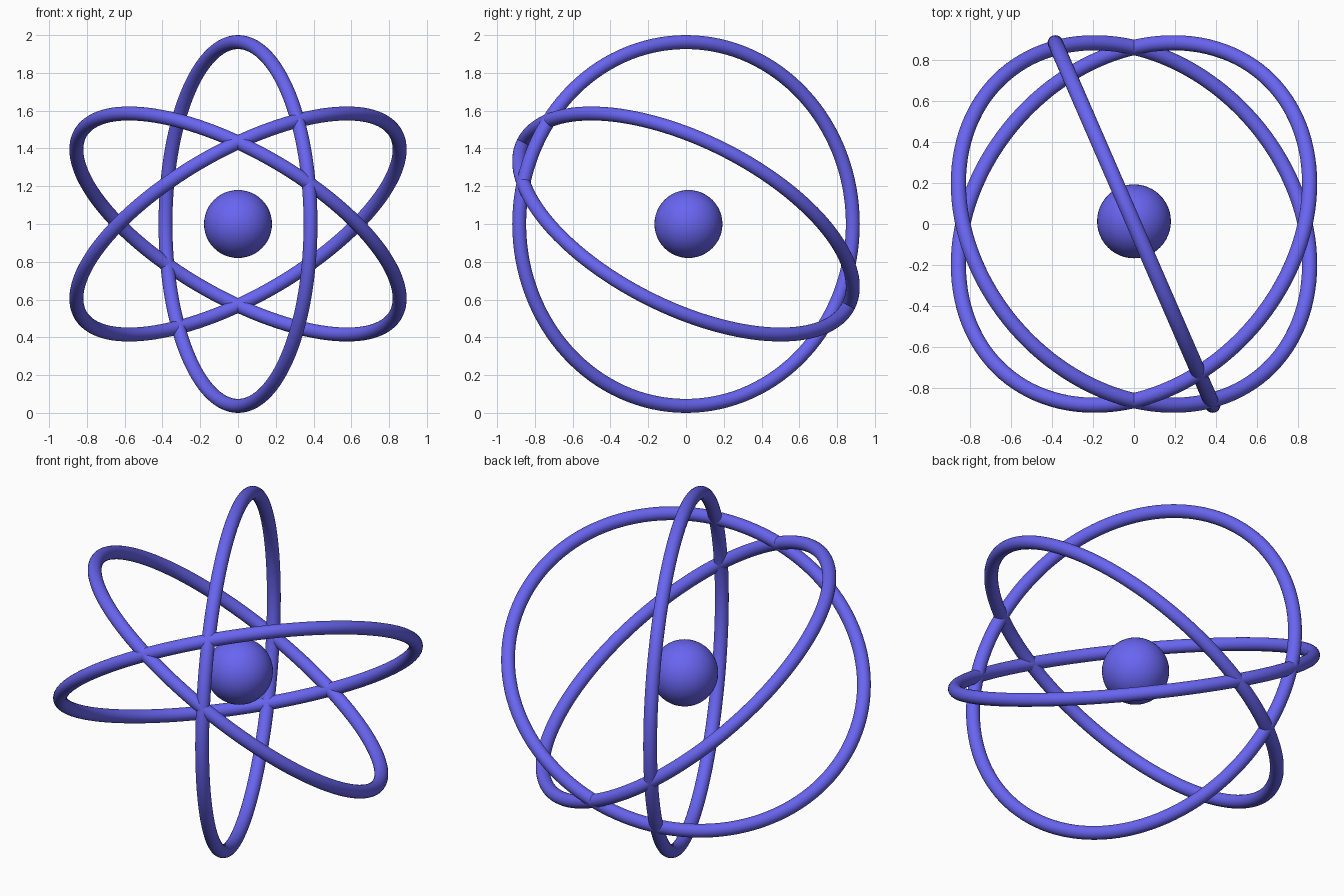
import bpy
from math import sin, cos, radians
from mathutils import Vector

if "Cube" in bpy.data.objects:
    bpy.data.objects.remove(bpy.data.objects["Cube"])

mat = bpy.data.materials.new("violet_blue")
mat.diffuse_color = (0.14, 0.13, 0.88, 1)
mat.use_nodes = True
mat.node_tree.nodes["Principled BSDF"].inputs["Base Color"].default_value = mat.diffuse_color

RING, TUBE = 0.963, 0.037   # ring radius and tube radius
TILT = radians(23.5)        # lean of every orbit towards the viewer


def finish(name):
    ob = bpy.context.object
    ob.name = name
    ob.data.materials.append(mat)
    bpy.ops.object.shade_smooth()
    return ob


# Three circular orbits, turned in 60 degree steps about the y axis
for i in range(3):
    a = radians(60 * i)
    normal = Vector((cos(TILT) * cos(a), sin(TILT), cos(TILT) * sin(a)))
    bpy.ops.mesh.primitive_torus_add(
        major_radius=RING, minor_radius=TUBE,
        major_segments=128, minor_segments=24, location=(0, 0, 1),
        rotation=normal.to_track_quat('Z', 'Y').to_euler())
    finish(f"orbit_ring_{i + 1}")

# Central nucleus, set slightly behind the centre
bpy.ops.mesh.primitive_uv_sphere_add(
    radius=0.18, segments=48, ring_count=24, location=(0, 0.013, 1))
finish("nucleus")
